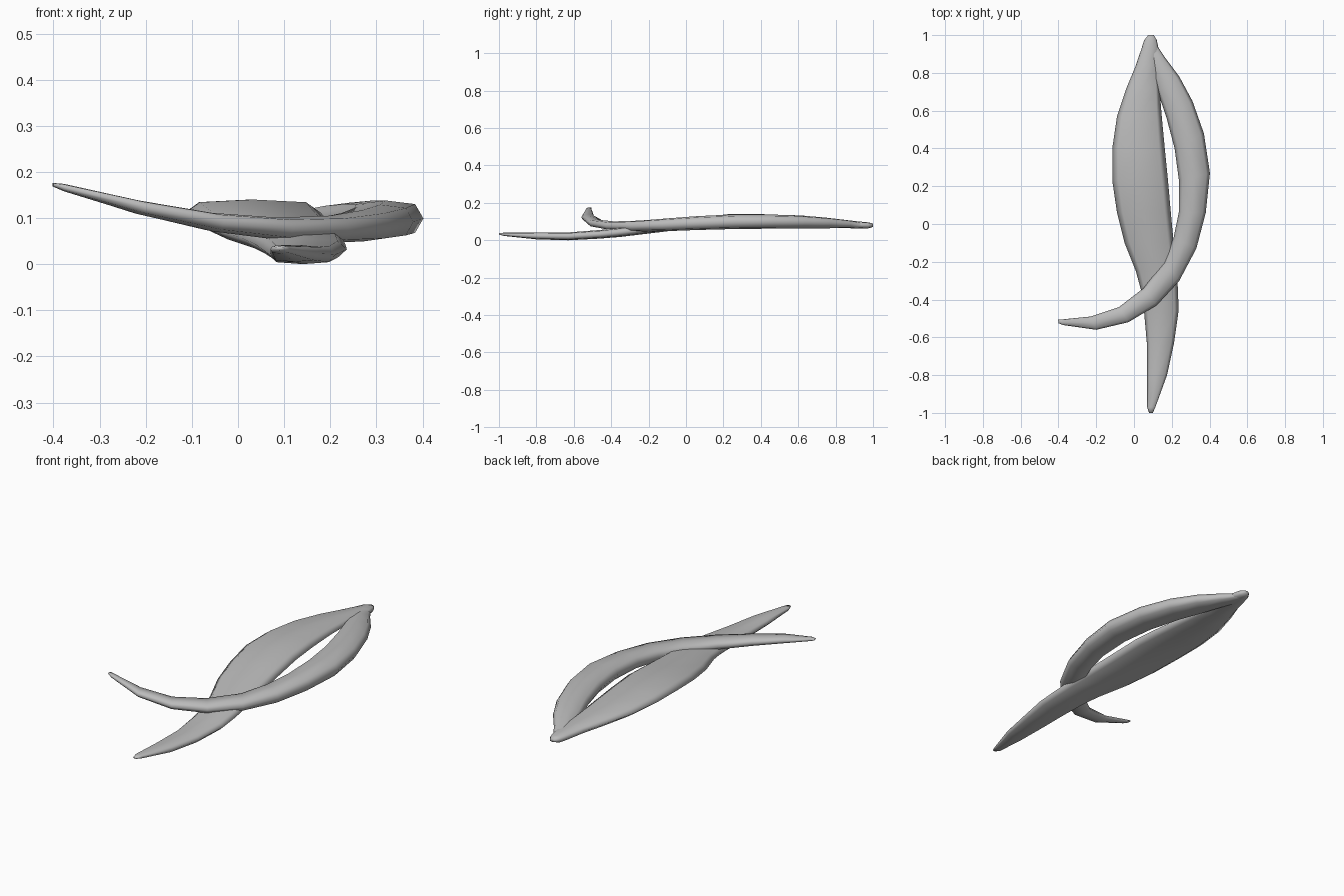
import bpy, bmesh
from mathutils import Vector

grey = bpy.data.materials.new("soft grey")
grey.diffuse_color = (0.5, 0.5, 0.5, 1)

# flattened eight-sided cross-section (across, up)
SECTION = [(1, 0), (.78, .8), (0, 1), (-.78, .8), (-1, 0), (-.78, -.8), (0, -1), (.78, -.8)]


def blade(name, stations):
    """Loft the section through stations: edge A x,y, edge B x,y, mid height, half thickness."""
    bm = bmesh.new()
    rings = []
    for ax, ay, bx, by, z, t in stations:
        a, b = Vector((ax, ay, z)), Vector((bx, by, z))
        mid, half = (a + b) / 2, (b - a) / 2
        rings.append([bm.verts.new(mid + half * u + Vector((0, 0, t * v))) for u, v in SECTION])
    n = len(SECTION)
    for r, s in zip(rings, rings[1:]):
        for i in range(n):
            bm.faces.new((r[i], r[(i + 1) % n], s[(i + 1) % n], s[i]))
    bm.faces.new(rings[0])
    bm.faces.new(rings[-1])
    bmesh.ops.recalc_face_normals(bm, faces=bm.faces)
    me = bpy.data.meshes.new(name)
    bm.to_mesh(me)
    bm.free()
    me.materials.append(grey)
    ob = bpy.data.objects.new(name, me)
    bpy.context.collection.objects.link(ob)
    for p in me.polygons:
        p.use_smooth = True
    return ob


# broad leaf: y, left x, right x, mid height, half thickness
leaf = [(1.0, .075, .105, .08, .009), (.975, .055, .12, .08, .016), (.93, .04, .13, .082, .018),
        (.84, .01, .127, .09, .02), (.72, -.04, .135, .099, .022), (.57, -.09, .147, .107, .025),
        (.4, -.115, .163, .112, .028), (.23, -.115, .18, .111, .029), (.06, -.09, .195, .093, .028),
        (-.1, -.05, .21, .075, .027), (-.25, .01, .226, .056, .026), (-.35, .037, .233, .043, .025),
        (-.46, .053, .236, .032, .023), (-.63, .068, .212, .021, .021), (-.8, .07, .175, .023, .018),
        (-.97, .07, .113, .032, .009), (-1.0, .08, .1, .034, .004)]
blade("broad_leaf", [(l, y, r, y, z, t) for y, l, r, z, t in leaf])

# curved pod: outer edge x,y, inner edge x,y, mid height, half thickness
pod = [(.11, .99, .07, .985, .079, .009), (.125, .94, .06, .93, .079, .016),
       (.165, .88, .09, .82, .087, .022), (.24, .78, .125, .7, .093, .029),
       (.31, .65, .17, .57, .098, .035), (.37, .48, .215, .4, .1, .038),
       (.402, .27, .238, .23, .099, .039), (.38, .06, .237, .06, .092, .037),
       (.33, -.13, .21, -.07, .083, .034), (.24, -.3, .16, -.2, .076, .029),
       (.12, -.43, .05, -.34, .077, .024), (-.03, -.52, -.08, -.44, .091, .02),
       (-.2, -.56, -.23, -.49, .123, .015), (-.375, -.535, -.38, -.505, .166, .008),
       (-.4, -.525, -.402, -.505, .172, .004)]
blade("curved_pod", pod)
